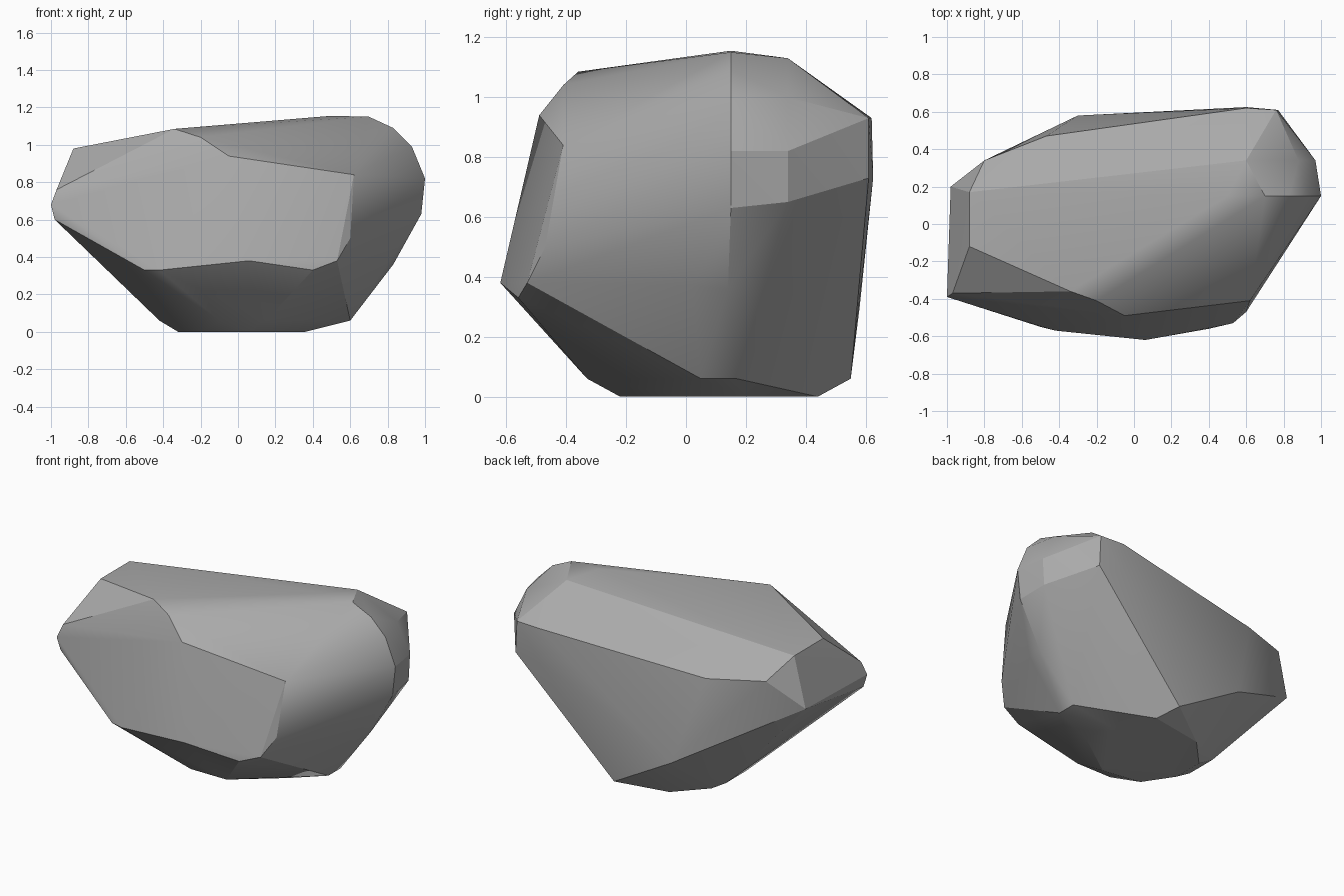
import bpy
import bmesh
from math import radians

default_cube = bpy.data.objects.get("Cube")
if default_cube:
    bpy.data.objects.remove(default_cube, do_unlink=True)


def flat_material(name, colour):
    material = bpy.data.materials.new(name)
    material.use_nodes = True
    material.diffuse_color = colour
    shader = material.node_tree.nodes["Principled BSDF"]
    shader.inputs["Base Color"].default_value = colour
    shader.inputs["Roughness"].default_value = 0.9
    return material


def level(z, *corners):
    """Corners that lie at one height."""
    return [(x, y, z) for x, y in corners]


# Flat resting face and the chamfer just above it
base_corners = level(0, (-.32, 0), (-.2, -.18), (.05, -.22), (.36, 0),
                     (.36, .2), (.2, .44), (-.15, .38), (-.32, .2))
chamfer_corners = level(.06, (-.42, 0), (-.42, .2), (-.1, -.33), (.15, -.33),
                        (.6, .05), (.6, .17), (.12, .55))

# Leaning front face: lower lip, then the upper brow
front_corners = level(.33, (-.5, -.55), (-.42, -.57), (.4, -.56))
front_corners += [(.06, -.62, .38), (.53, -.53, .38), (.6, -.47, .5),
                  (.62, -.41, .84), (-.05, -.49, .94), (-.2, -.41, 1.04)]

# Narrow wedge end
wedge_corners = [(-1, -.39, .68), (-.98, -.38, .6), (-.97, -.37, .76),
                 (-.98, .2, .68)]

# Sloping top
top_corners = level(.98, (-.88, -.12), (-.88, .17))
top_corners += [(-.34, -.36, 1.085), (.5, .15, 1.155), (.7, .15, 1.15),
                (.6, .34, 1.13)]

# Rounded end
round_corners = [(.83, .15, 1.09), (.93, .15, .99), (1, .15, .82),
                 (.98, .15, .63), (.83, .14, .36), (.8, .02, .37),
                 (.97, .34, .82), (.96, .34, .65), (.88, .34, 1)]

# Back face
back_corners = [(.76, .61, .93), (.6, .62, .93), (.77, .61, .73),
                (.6, .625, .73), (-.3, .58, .3), (-.47, .47, .84),
                (-.8, .34, .86)]

# Wrap all the corners in one faceted boulder
mesh = bpy.data.meshes.new("boulder")
bm = bmesh.new()
for region in (base_corners, chamfer_corners, front_corners, wedge_corners,
               top_corners, round_corners, back_corners):
    for corner in region:
        bm.verts.new(corner)
hull = bmesh.ops.convex_hull(bm, input=bm.verts[:])
unused = {item for item in hull["geom_interior"] + hull["geom_unused"]
          if isinstance(item, bmesh.types.BMVert)}
bmesh.ops.delete(bm, geom=list(unused), context="VERTS")

# Merge nearly level triangles into broad facets
bmesh.ops.dissolve_limit(bm, angle_limit=radians(3), verts=bm.verts[:],
                         edges=bm.edges[:])
bmesh.ops.recalc_face_normals(bm, faces=bm.faces[:])
bm.to_mesh(mesh)
bm.free()

boulder = bpy.data.objects.new("boulder", mesh)
bpy.context.collection.objects.link(boulder)
mesh.materials.append(flat_material("stone grey", (.4, .4, .4, 1)))

# Soften shallow edges, keep the strong ridges crisp
bpy.ops.object.select_all(action="DESELECT")
boulder.select_set(True)
bpy.context.view_layer.objects.active = boulder
bpy.ops.object.shade_smooth_by_angle(angle=radians(22))
